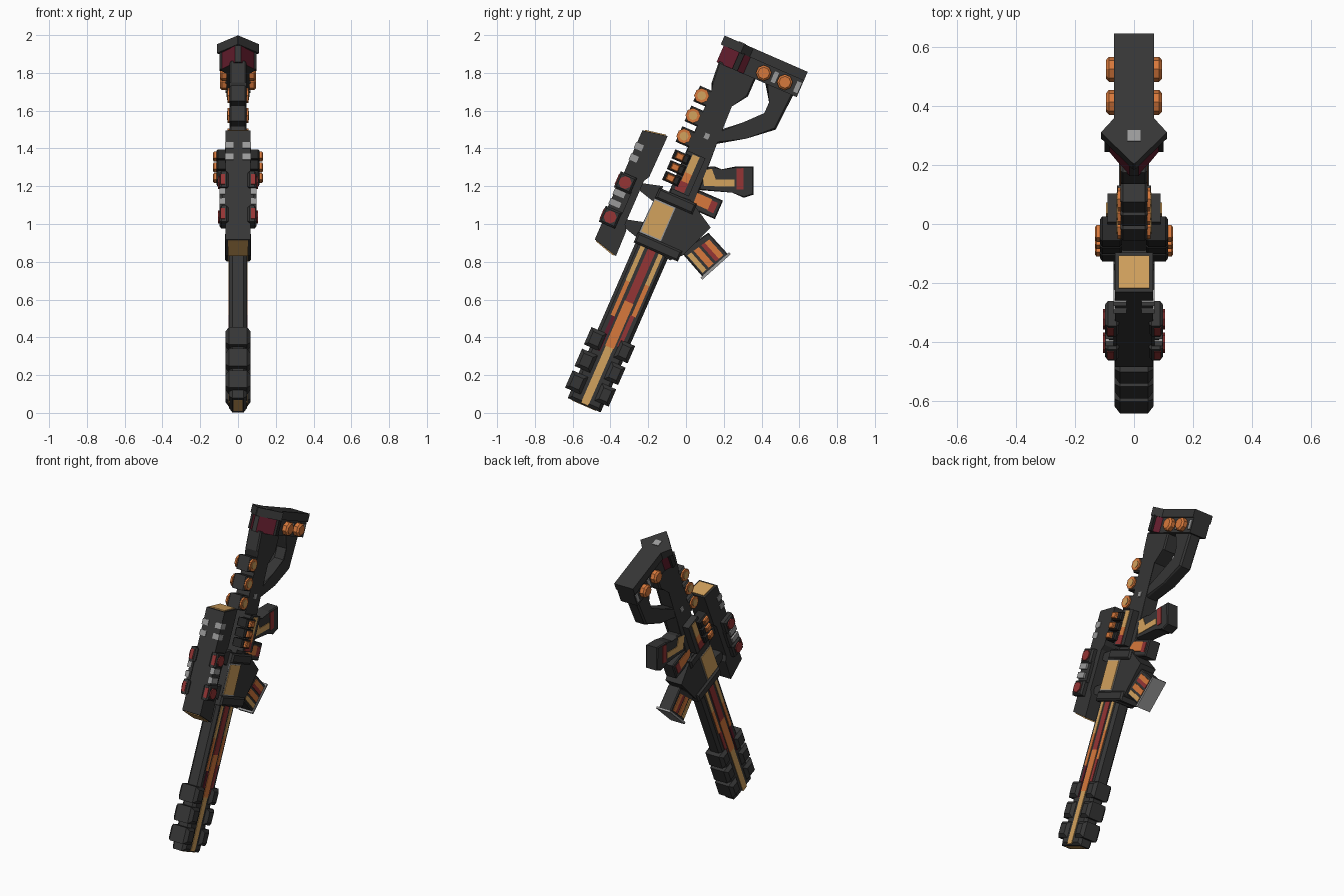
import bpy, bmesh, math
from mathutils import Vector

# Local gun frame: u runs along the barrel (muzzle to stock), v runs toward the underside
A = math.radians(23.6)
S, C = math.sin(A), math.cos(A)


def world(x, u, v):
    return Vector((x, S * u + C * v, 1 + C * u - S * v))


def material(name, rgb):
    m = bpy.data.materials.new(name)
    m.diffuse_color = (*rgb, 1)
    return m


DARK = material("charcoal", (0.036, 0.036, 0.036))
BLACK = material("black_metal", (0.02, 0.02, 0.02))
GOLD = material("gold", (0.65, 0.36, 0.11))
ORANGE = material("orange", (0.68, 0.19, 0.045))
RED = material("red", (0.30, 0.035, 0.035))
WINE = material("dark_red", (0.12, 0.012, 0.025))
GREY = material("grey", (0.32, 0.32, 0.32))


def solid(bm, low, high):
    a = [bm.verts.new(p) for p in low]
    b = [bm.verts.new(p) for p in high]
    bm.faces.new(a)
    bm.faces.new(b[::-1])
    n = len(a)
    for i in range(n):
        bm.faces.new((a[i], b[i], b[(i + 1) % n], a[(i + 1) % n]))


def finish(name, bm, *mats):
    bmesh.ops.recalc_face_normals(bm, faces=bm.faces)
    me = bpy.data.meshes.new(name)
    bm.to_mesh(me)
    bm.free()
    for m in mats:
        me.materials.append(m)
    ob = bpy.data.objects.new(name, me)
    bpy.context.collection.objects.link(ob)
    return ob


def prism(name, pts, x, mat, chamfer=0):
    """Side profile (u, v) extruded across x; a pair x = (a, b) is mirrored to both sides."""
    bm = bmesh.new()
    spans = [x, (-x[0], -x[1])] if isinstance(x, tuple) else [(-x, x)]
    for x0, x1 in spans:
        solid(bm, [world(x0, *p) for p in pts], [world(x1, *p) for p in pts])
    if chamfer:
        rim = [e for e in bm.edges if abs(e.verts[0].co.x - e.verts[1].co.x) < 1e-5]
        bmesh.ops.bevel(bm, geom=rim, offset=chamfer, segments=1, affect='EDGES')
    return finish(name, bm, mat)


def plan(name, half, u0, u1, *mats):
    """Symmetric (v, x) outline extruded along u."""
    pts = half + [(v, -x) for v, x in half[::-1]]
    bm = bmesh.new()
    solid(bm, [world(x, u0, v) for v, x in pts], [world(x, u1, v) for v, x in pts])
    return finish(name, bm, *mats)


def rect(u0, u1, v0, v1):
    return [(u0, v0), (u1, v0), (u1, v1), (u0, v1)]


def disc(u, v, r, n=8):
    return [(u + r * math.cos((i + .5) * math.tau / n), v + r * math.sin((i + .5) * math.tau / n)) for i in range(n)]


# Barrel with painted side stripes
prism("barrel", rect(-1.095, -0.15, -0.205, -0.015), 0.047, DARK, 0.017)
plan("muzzle_lens", [(-0.18, 0.025), (-0.04, 0.025)], -1.098, -1.09, GOLD)
STRIPES = [
    (-1.09, -0.76, 0.0, 0.021, GOLD), (-0.76, -0.50, 0.0, 0.025, ORANGE), (-0.50, -0.20, 0.0, 0.022, RED),
    (-0.40, -0.20, -0.052, 0.012, GOLD), (-0.60, -0.40, -0.052, 0.011, ORANGE), (-0.80, -0.60, -0.046, 0.01, WINE),
    (-0.38, -0.20, 0.052, 0.012, GOLD), (-0.56, -0.38, 0.052, 0.012, ORANGE), (-0.74, -0.56, 0.046, 0.011, RED),
]
for u0, u1, dv, w, m in STRIPES:
    prism("barrel_stripe", rect(u0, u1, -0.11 + dv - w, -0.11 + dv + w), (0.045, 0.05), m)

# Heat fins around the muzzle
for u in (-0.80, -0.925, -1.05):
    for v0, v1 in ((-0.24, -0.15), (-0.07, 0.012)):
        prism("muzzle_fin", rect(u, u + 0.10, v0, v1), 0.066, DARK, 0.018)

# Receiver, ribs and glowing side panel
prism("receiver", [(0.11, -0.205), (0.127, -0.03), (0.035, 0.127), (-0.16, 0.05), (-0.21, 0.0), (-0.18, -0.215)],
      0.058, DARK)
prism("receiver_front_rib", rect(-0.20, -0.14, -0.215, 0.04), 0.07, DARK, 0.01)
prism("receiver_rear_rib", rect(0.06, 0.12, -0.205, 0.01), 0.07, DARK, 0.01)
prism("panel_frame", rect(-0.137, 0.057, -0.208, -0.085), (0.056, 0.061), GREY)
prism("side_panel", rect(-0.13, 0.05, -0.202, -0.091), (0.058, 0.065), GOLD)

# Upper body running back to the stock
prism("body", [(0.10, -0.15), (0.70, -0.15), (0.74, -0.175), (0.86, -0.185), (0.86, 0.03), (0.75, 0.03),
               (0.67, -0.035), (0.45, -0.02), (0.10, 0.0)], 0.046, DARK, 0.008)
prism("body_mark", rect(0.455, 0.485, -0.098, -0.072), (0.044, 0.05), GREY)
for u in (0.422, 0.541, 0.656):
    prism("rail_block", rect(u - 0.045, u + 0.045, -0.225, -0.14), 0.046, DARK, 0.008)
    prism("rail_light", disc(u, -0.196, 0.04), (0.044, 0.056), ORANGE)
    prism("rail_light_core", disc(u, -0.196, 0.024), (0.055, 0.059), GOLD)

# Side coil housings
prism("coil_housing", rect(0.14, 0.36, -0.15, -0.045), (0.04, 0.09), DARK)
prism("housing_gold", rect(0.25, 0.352, -0.115, -0.075), (0.088, 0.094), GOLD)
prism("housing_orange", rect(0.20, 0.25, -0.115, -0.075), (0.088, 0.094), ORANGE)
prism("housing_red", rect(0.145, 0.20, -0.13, -0.075), (0.088, 0.094), RED)
for u in (0.19, 0.252, 0.314):
    prism("coil", rect(u - 0.026, u + 0.026, -0.21, -0.12), (0.04, 0.115), BLACK, 0.008)
    prism("coil_light", rect(u - 0.019, u + 0.019, -0.195, -0.15), (0.11, 0.132), ORANGE, 0.005)

# Scope with lenses, mounts, knobs and markings
prism("scope", [(0.362, -0.41), (0.388, -0.275), (0.15, -0.278), (0.12, -0.295), (-0.13, -0.295), (-0.16, -0.275),
                (-0.305, -0.272), (-0.268, -0.41)], 0.065, DARK)
prism("rear_lens", [(0.362, -0.398), (0.384, -0.287), (0.391, -0.287), (0.370, -0.398)], 0.053, GOLD)
prism("front_lens", [(-0.268, -0.40), (-0.30, -0.285), (-0.308, -0.285), (-0.275, -0.40)], 0.053, GOLD)
for u in (-0.125, 0.085):
    prism("scope_mount", [(u - 0.02, -0.30), (u + 0.02, -0.30), (u + 0.05, -0.19), (u - 0.05, -0.19)], 0.04, DARK)
for u in (-0.127, 0.072):
    prism("scope_knob", rect(u - 0.046, u + 0.046, -0.428, -0.335), (0.05, 0.098), DARK, 0.01)
    prism("knob_light", disc(u, -0.383, 0.034), (0.095, 0.105), RED)
    prism("knob_face", rect(u - 0.03, u + 0.03, -0.431, -0.425), (0.068, 0.092), RED)
prism("scope_side_rail", rect(-0.09, 0.04, -0.415, -0.33), (0.06, 0.085), DARK)
for u in (-0.05, 0.007):
    prism("scope_side_mark", rect(u - 0.018, u + 0.018, -0.42, -0.355), (0.07, 0.097), GREY)
for u in (0.209, 0.275):
    prism("scope_corner_mark", rect(u - 0.017, u + 0.017, -0.415, -0.37), (0.025, 0.069), GREY)

# Rear grip
prism("grip", [(0.299, -0.07), (0.34, 0.02), (0.335, 0.06), (0.385, 0.12), (0.422, 0.205), (0.286, 0.266),
               (0.25, 0.226), (0.256, 0.157), (0.185, -0.03)], 0.042, DARK, 0.006)
prism("grip_gold", [(0.295, -0.04), (0.322, 0.01), (0.279, 0.05), (0.319, 0.142), (0.285, 0.157), (0.222, 0.007)],
      (0.04, 0.046), GOLD)
prism("grip_red", [(0.375, 0.128), (0.393, 0.16), (0.289, 0.205), (0.274, 0.173)], (0.04, 0.046), RED)

# Trigger block
prism("trigger_block", rect(0.085, 0.192, -0.06, 0.13), 0.042, DARK, 0.006)
prism("trigger_orange", rect(0.115, 0.175, -0.04, 0.075), (0.04, 0.046), ORANGE)
prism("trigger_red", rect(0.11, 0.17, 0.075, 0.11), (0.04, 0.046), RED)

# Magazine: stripes are laid out by fractions across its four corners
MA, MB, MC, MD = (Vector(p) for p in ((0.01, 0.13), (-0.055, 0.276), (-0.229, 0.196), (-0.15, 0.03)))


def mag(s0, s1, t0, t1):
    at = lambda s, t: tuple(MA.lerp(MB, t).lerp(MD.lerp(MC, t), s))
    return [at(s0, t0), at(s1, t0), at(s1, t1), at(s0, t1)]


prism("magazine", mag(0.03, 0.97, 0, 1), 0.044, DARK, 0.006)
prism("magazine_base", mag(-0.03, 1.03, 0.94, 1.02), 0.05, GREY)
for s0, s1, m in ((0.14, 0.3, ORANGE), (0.3, 0.42, RED), (0.5, 0.68, ORANGE), (0.76, 0.9, GOLD)):
    prism("magazine_stripe", mag(s0, s1, 0.2, 0.88), (0.042, 0.048), m)

# Stock: strut, butt and cap
prism("stock_strut", [(0.86, 0.08), (0.86, 0.247), (0.648, 0.235), (0.543, 0.113), (0.441, -0.04), (0.524, -0.04),
                      (0.612, 0.06), (0.70, 0.155), (0.77, 0.155)], 0.042, DARK, 0.01)
butt = plan("butt", [(0.268, 0.06), (-0.04, 0.06), (-0.09, 0.095), (-0.195, 0.015)], 0.85, 0.95, DARK, WINE)
for f in butt.data.polygons:
    if 0.3 < abs(f.normal.x) and f.center.z > 1.85:
        f.material_index = 1
plan("butt_cap", [(0.268, 0.068), (-0.045, 0.068), (-0.097, 0.112), (-0.212, 0.003)], 0.945, 0.996, DARK)
plan("cap_mark", [(-0.09, 0.022), (-0.13, 0.022)], 0.994, 1.0, GREY)
prism("butt_corner_post", rect(0.85, 0.95, -0.105, -0.075), (0.08, 0.099), BLACK)
for v in (0.057, 0.179):
    prism("butt_light", disc(0.897, v, 0.042), (0.05, 0.095), ORANGE, 0.01)
for v in (0.12, 0.25):
    prism("butt_mark", rect(0.87, 0.93, v - 0.012, v + 0.012), (0.057, 0.065), GREY)
